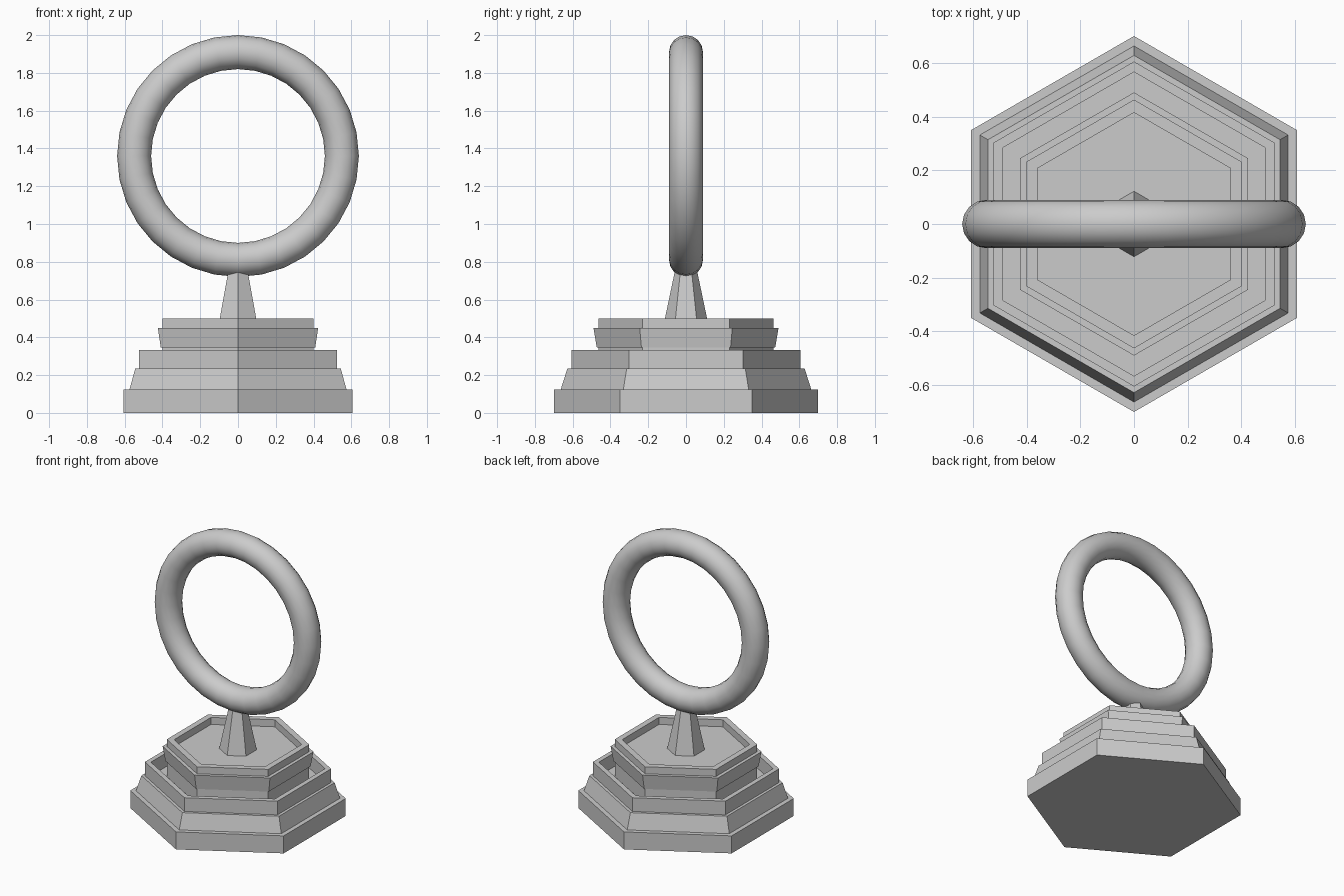
import bpy, bmesh
from math import cos, sin, pi

if "Cube" in bpy.data.objects:
    bpy.data.objects.remove(bpy.data.objects["Cube"])


def hex_lathe(name, profile):
    """Sweep (radius, z) points round six corners, corners on the y axis, capped at both ends."""
    bm = bmesh.new()
    rings = [[bm.verts.new((r * cos(pi / 2 + k * pi / 3), r * sin(pi / 2 + k * pi / 3), z))
              for k in range(6)] for r, z in profile]
    for a, b in zip(rings, rings[1:]):
        for k in range(6):
            n = (k + 1) % 6
            bm.faces.new((a[k], a[n], b[n], b[k]))
    bm.faces.new(rings[0][::-1])
    bm.faces.new(rings[-1])
    bmesh.ops.recalc_face_normals(bm, faces=bm.faces)
    mesh = bpy.data.meshes.new(name)
    bm.to_mesh(mesh)
    bm.free()
    obj = bpy.data.objects.new(name, mesh)
    bpy.context.collection.objects.link(obj)
    return obj


# Stepped pedestal with a sunken channel and a sunken top
hex_lathe("pedestal", [
    (0.70, 0.0), (0.70, 0.125),                    # foot slab
    (0.663, 0.125), (0.628, 0.235),                # tapered step
    (0.605, 0.235), (0.605, 0.333),                # lower rim
    (0.566, 0.333), (0.566, 0.235),                # channel
    (0.463, 0.235), (0.463, 0.345),                # neck
    (0.472, 0.345), (0.490, 0.45),                 # flared step
    (0.463, 0.45), (0.463, 0.50),                  # upper rim
    (0.415, 0.50), (0.415, 0.45),                  # sunken top
])

# Tapered stem
hex_lathe("stem", [(0.123, 0.445), (0.057, 0.76)])

# Upright ring
bpy.ops.mesh.primitive_torus_add(major_radius=0.55, minor_radius=0.09,
                                 major_segments=32, minor_segments=16,
                                 location=(0, 0, 1.36), rotation=(pi / 2, 0, 0))
bpy.context.object.name = "ring"
bpy.ops.object.shade_smooth_by_angle()
